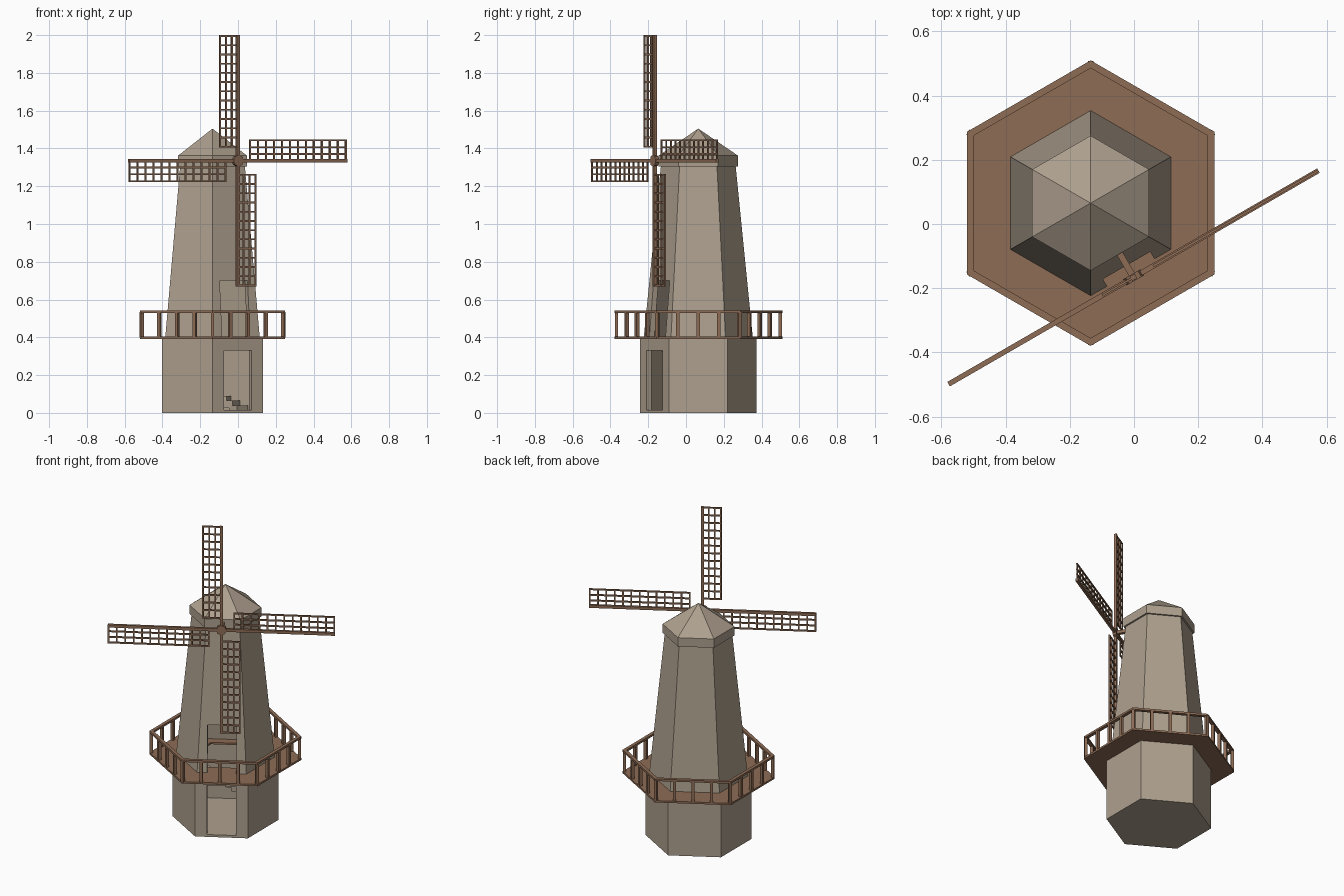
import bpy, bmesh
from math import pi, cos, sin, radians
from mathutils import Matrix, Vector

if "Cube" in bpy.data.objects:
    bpy.data.objects.remove(bpy.data.objects["Cube"])

# Everything is modelled facing -y around the tower axis, then turned 30 degrees
PLACE = Matrix.Translation((-0.135, 0.065, 0)) @ Matrix.Rotation(radians(30), 4, 'Z')


def material(name, rgb):
    m = bpy.data.materials.new(name)
    m.diffuse_color = (*rgb, 1)
    m.use_nodes = True
    m.node_tree.nodes["Principled BSDF"].inputs["Base Color"].default_value = m.diffuse_color
    return m


STONE = material("stone", (0.42, 0.35, 0.27))
WOOD = material("wood", (0.27, 0.15, 0.09))


def finish(name, bm, mat):
    bmesh.ops.recalc_face_normals(bm, faces=bm.faces)
    me = bpy.data.meshes.new(name)
    bm.to_mesh(me)
    bm.free()
    if mat:
        me.materials.append(mat)
    ob = bpy.data.objects.new(name, me)
    ob.matrix_world = PLACE
    bpy.context.collection.objects.link(ob)
    return ob


def box(bm, x0, x1, y0, y1, z0, z1, m=Matrix()):
    size = Matrix.Diagonal((x1 - x0, y1 - y0, z1 - z0, 1))
    mid = Matrix.Translation(((x0 + x1) / 2, (y0 + y1) / 2, (z0 + z1) / 2))
    bmesh.ops.create_cube(bm, size=1, matrix=m @ mid @ size)


def hex_turn(bm, profile):
    """Closed (apothem, z) outline swept round six sides."""
    rings = []
    for i in range(6):
        a = i * pi / 3
        rings.append([bm.verts.new((r / cos(pi / 6) * cos(a), r / cos(pi / 6) * sin(a), z))
                      for r, z in profile])
    n = len(profile)
    for i in range(6):
        p, q = rings[i], rings[(i + 1) % 6]
        for j in range(n):
            k = (j + 1) % n
            bm.faces.new((p[j], q[j], q[k], p[k]))
    bmesh.ops.remove_doubles(bm, verts=bm.verts, dist=1e-5)
    bmesh.ops.dissolve_degenerate(bm, dist=1e-6, edges=bm.edges)


def hex_part(name, mat, *profiles):
    bm = bmesh.new()
    for p in profiles:
        part = bmesh.new()
        hex_turn(part, p)
        me = bpy.data.meshes.new("tmp")
        part.to_mesh(me)
        part.free()
        bm.from_mesh(me)
        bpy.data.meshes.remove(me)
    return finish(name, bm, mat)


def cut_door(ob, name, z0, z1):
    bm = bmesh.new()
    box(bm, -0.085, 0.085, -0.4, -0.12, z0, z1)
    cutter = finish(name, bm, None)
    cutter.hide_render = True
    cutter.hide_viewport = True
    cutter.display_type = 'WIRE'
    mod = ob.modifiers.new("door", 'BOOLEAN')
    mod.operation = 'DIFFERENCE'
    mod.solver = 'EXACT'
    mod.object = cutter


# Hollow base with floor, hollow tapered tower, both with a doorway
base = hex_part("base_wall", STONE, [(0, 0), (0.268, 0), (0.268, 0.4), (0.238, 0.4),
                                     (0.238, 0.015), (0, 0.015)])
cut_door(base, "base_door_cutter", 0.015, 0.33)
tower = hex_part("tower_wall", STONE, [(0.25, 0.4), (0.171, 1.31), (0.141, 1.31), (0.22, 0.4)])
cut_door(tower, "tower_door_cutter", 0.35, 0.70)

# Roof cap with straight eave
hex_part("roof_cap", STONE, [(0, 1.305), (0.182, 1.305), (0.182, 1.362), (0, 1.505)])

# Winding stair along the inner wall
bm = bmesh.new()
for i in range(15):
    top = 0.04 + 0.025 * i
    box(bm, 0.155, 0.234, -0.03, 0.03, max(0.01, top - 0.04), top,
        Matrix.Rotation(radians(15 + 14 * i), 4, 'Z'))
finish("inner_stairs", bm, STONE)

# Gallery deck and railing
hex_part("gallery_deck", WOOD, [(0.17, 0.392), (0.385, 0.392), (0.385, 0.404), (0.17, 0.404)])
hex_part("gallery_rails", WOOD,
         [(0.364, 0.53), (0.385, 0.53), (0.385, 0.543), (0.364, 0.543)])
bm = bmesh.new()
radius = 0.375 / cos(pi / 6)
for side in range(6):
    a, b = (Vector((radius * cos(t), radius * sin(t), 0))
            for t in (side * pi / 3, (side + 1) * pi / 3))
    for k in range(4):
        p = a.lerp(b, k / 4)
        turn = side * pi / 3 + (0 if k == 0 else pi / 6)
        box(bm, -0.009, 0.009, -0.009, 0.009, 0.40, 0.535,
            Matrix.Translation(p) @ Matrix.Rotation(turn, 4, 'Z'))
finish("gallery_posts", bm, WOOD)

# Hub and drive shaft
HUB = Matrix.Translation((0, -0.267, 1.335))
bm = bmesh.new()
bmesh.ops.create_cone(bm, cap_ends=True, segments=8, radius1=0.031, radius2=0.031, depth=0.022,
                      matrix=HUB @ Matrix.Rotation(pi / 2, 4, 'X'))
box(bm, -0.01, 0.01, 0, 0.15, -0.01, 0.01, HUB)
finish("sail_hub", bm, WOOD)

# Four lattice sails, each a spar with a grid on its trailing side
ROWS, COLS, T = 12, 3, 0.0045
for s, name in enumerate(("top", "right", "bottom", "left")):
    bm = bmesh.new()
    m = HUB @ Matrix.Rotation(s * pi / 2, 4, 'Y')
    box(bm, -0.009, 0.009, -0.008, 0.008, 0, 0.665, m)
    for c in range(1, COLS + 1):
        x = -0.108 * c / COLS
        box(bm, x - T, x + T, -0.004, 0.004, 0.07, 0.665, m)
    for r in range(ROWS + 1):
        z = 0.0745 + 0.586 * r / ROWS
        box(bm, -0.1125, 0, -0.0035, 0.0035, z - T, z + T, m)
    finish(name + "_sail", bm, WOOD)
